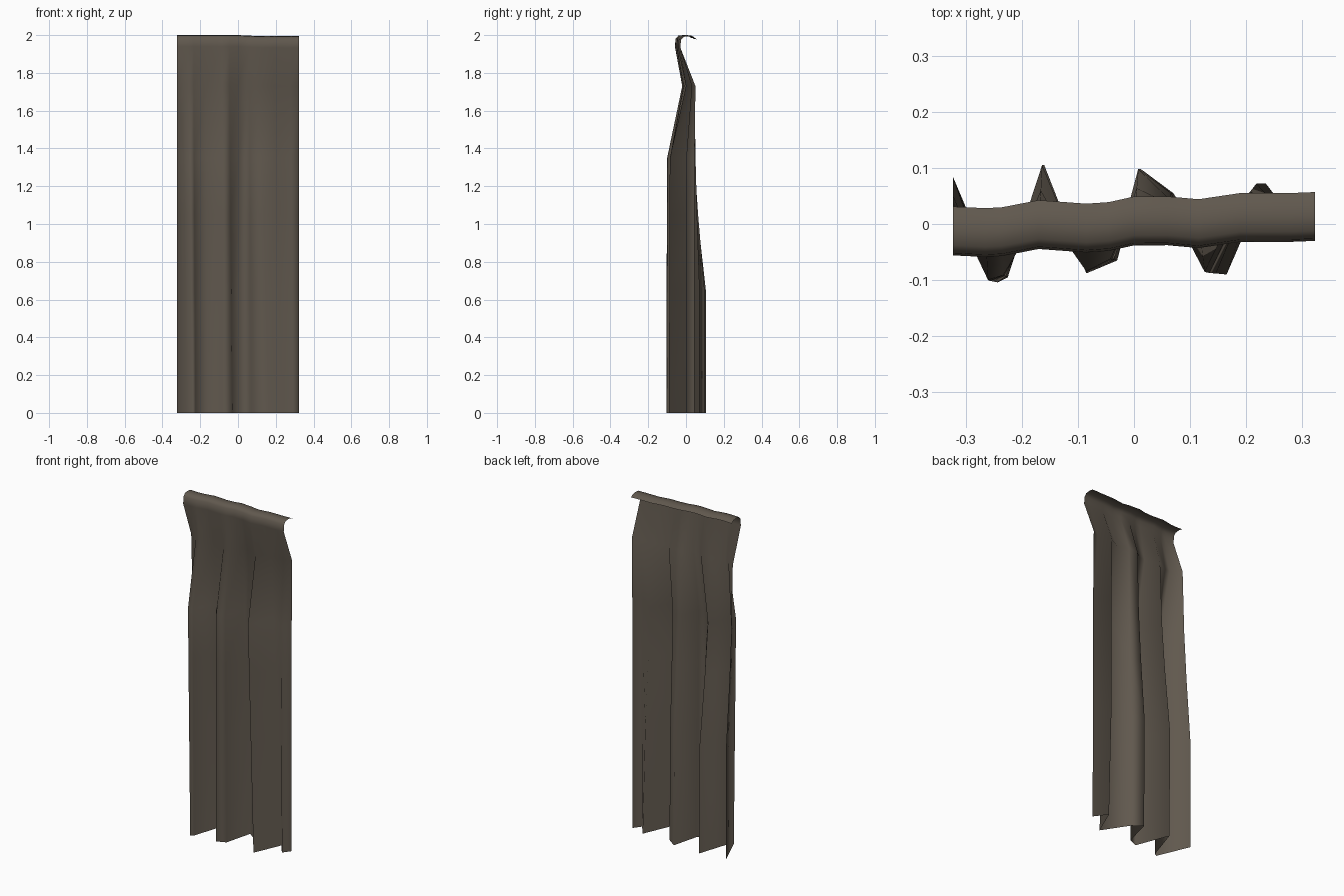
import bpy, bmesh

if "Cube" in bpy.data.objects:
    bpy.data.objects.remove(bpy.data.objects["Cube"])

# Fold lines: x at floor, x at top, y at floor, y just under the heading
FOLDS = [
    (-.323, -.323, .085, .020), (-.243, -.265, -.104, -.020),
    (-.225, -.235, -.095, -.020), (-.160, -.170, .105, .015),
    (-.085, -.085, -.088, -.015), (-.030, -.045, -.065, -.010),
    (.012, .000, .098, .030), (.070, .060, .055, .032),
    (.165, .115, -.090, .000), (.235, .190, .072, .045),
    (.290, .280, .000, .030), (.323, .323, .045, .050),
]
# Hanging rows: height, depth of forward folds, depth of backward folds
ROWS = [(0, 1, 1), (.65, .98, 1), (1.05, .97, .5), (1.35, .95, .2), (1.73, 0, 0)]
# Heading that rolls over towards the back: y offset, height
HEADING = [(0, 1.94), (.004, 1.982), (.018, 1.997), (.045, 2.0),
           (.07, 1.996), (.087, 1.984)]

fabric = bpy.data.materials.new("brown_fabric")
fabric.diffuse_color = (.118, .098, .076, 1)
fabric.use_nodes = True
fabric.node_tree.nodes["Principled BSDF"].inputs["Base Color"].default_value = fabric.diffuse_color

bm = bmesh.new()
grid = []
# Pleated drop
for z, front, back in ROWS:
    row = []
    for xb, xt, yb, yt in FOLDS:
        t = z / 1.73
        w = front if yb < yt else back
        row.append(bm.verts.new((xb + (xt - xb) * t, yt + (yb - yt) * w, z)))
    grid.append(row)
# Rolled heading, slightly skewed and following the folds a little
for dy, z in HEADING:
    row = []
    for xb, xt, yb, yt in FOLDS:
        y = -.043 + .04 * xt + .05 * (yb if abs(xt) < .3 else 0) + dy
        row.append(bm.verts.new((xt, y, z - .006 * max(0, min(1, xt * 8)))))
    grid.append(row)
for lo, hi in zip(grid, grid[1:]):
    for i in range(len(FOLDS) - 1):
        bm.faces.new((lo[i], lo[i + 1], hi[i + 1], hi[i])).smooth = True

mesh = bpy.data.meshes.new("curtain_panel")
bm.to_mesh(mesh)
bm.free()
mesh.materials.append(fabric)
curtain = bpy.data.objects.new("curtain_panel", mesh)
bpy.context.collection.objects.link(curtain)
